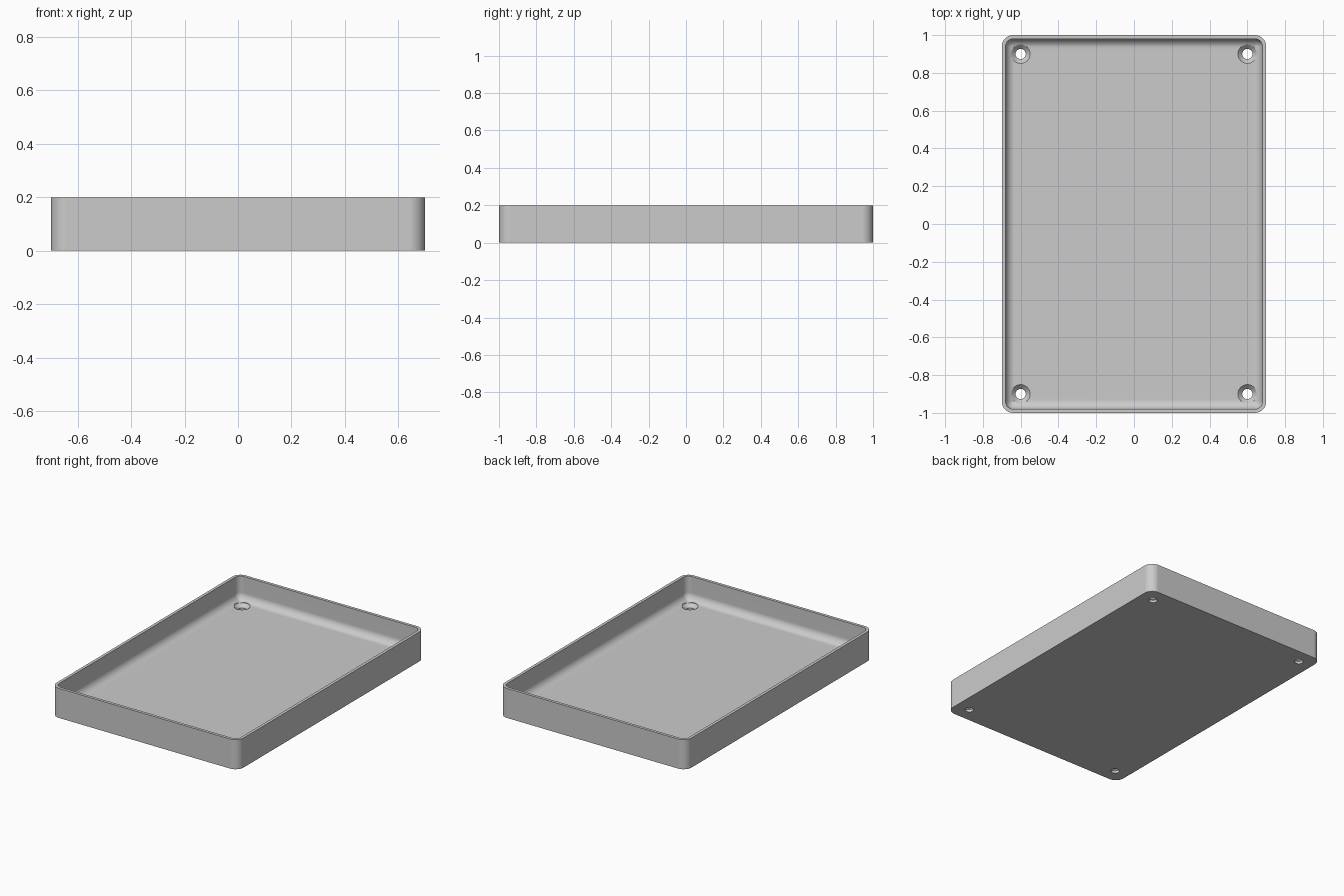
import bpy, bmesh, math

cube = bpy.data.objects.get("Cube")
if cube:
    bpy.data.objects.remove(cube, do_unlink=True)

HALF_X, HALF_Y, HEIGHT = 0.7, 1.0, 0.2
CORNER, WALL, FLOOR, FILLET = 0.06, 0.02, 0.04, 0.05
SEGMENTS, STEPS = 10, 8

grey = bpy.data.materials.new("light grey")
grey.use_nodes = True
grey.diffuse_color = (0.6, 0.6, 0.6, 1)
grey.node_tree.nodes["Principled BSDF"].inputs["Base Color"].default_value = (0.6, 0.6, 0.6, 1)


def rounded_ring(bm, inset, z):
    """Rounded rectangle of vertices, offset inward from the outer wall."""
    radius = max(CORNER - inset, 0.006)
    ring = []
    for quarter, (sx, sy) in enumerate(((1, 1), (-1, 1), (-1, -1), (1, -1))):
        cx = sx * (HALF_X - inset - radius)
        cy = sy * (HALF_Y - inset - radius)
        for i in range(SEGMENTS + 1):
            a = (quarter + i / SEGMENTS) * math.pi / 2
            ring.append(bm.verts.new((cx + radius * math.cos(a), cy + radius * math.sin(a), z)))
    return ring


def circle_ring(bm, x, y, radius, z, sides=48):
    return [bm.verts.new((x + radius * math.cos(i * math.tau / sides),
                          y + radius * math.sin(i * math.tau / sides), z)) for i in range(sides)]


def skin(bm, rings):
    """Close a stack of rings into a solid."""
    for a, b in zip(rings, rings[1:]):
        n = len(a)
        for i in range(n):
            j = (i + 1) % n
            bm.faces.new((a[i], a[j], b[j], b[i]))
    bm.faces.new(rings[0][::-1])
    bm.faces.new(rings[-1])


def make_object(name, bm):
    bmesh.ops.recalc_face_normals(bm, faces=bm.faces)
    mesh = bpy.data.meshes.new(name)
    bm.to_mesh(mesh)
    bm.free()
    mesh.materials.append(grey)
    obj = bpy.data.objects.new(name, mesh)
    bpy.context.collection.objects.link(obj)
    return obj


# Tray shell: outer wall, flat rim, inner wall and filleted floor
bm = bmesh.new()
profile = [(0, 0), (0, HEIGHT), (WALL, HEIGHT)]
for i in range(STEPS + 1):
    a = i / STEPS * math.pi / 2
    profile.append((WALL + FILLET * (1 - math.cos(a)), FLOOR + FILLET * (1 - math.sin(a))))
skin(bm, [rounded_ring(bm, inset, z) for inset, z in profile])
tray = make_object("tray", bm)

# Countersunk screw holes in the four corners
bm = bmesh.new()
hole = [(0.027, -0.02), (0.027, 0.017), (0.05, FLOOR), (0.05, 0.12)]
for sx in (-1, 1):
    for sy in (-1, 1):
        skin(bm, [circle_ring(bm, sx * 0.6, sy * 0.9, r, z) for r, z in hole])
cutter = make_object("screw_hole_cutter", bm)
cutter.hide_render = True

bpy.ops.object.select_all(action='DESELECT')
tray.select_set(True)
bpy.context.view_layer.objects.active = tray
cut = tray.modifiers.new("screw holes", 'BOOLEAN')
cut.operation = 'DIFFERENCE'
cut.solver = 'EXACT'
cut.object = cutter
bpy.ops.object.modifier_apply(modifier=cut.name)
bpy.data.objects.remove(cutter, do_unlink=True)

# Smooth curves with crisp rims
bpy.ops.object.shade_smooth_by_angle(angle=math.radians(30))
weighted = tray.modifiers.new("weighted normals", 'WEIGHTED_NORMAL')
weighted.keep_sharp = True
